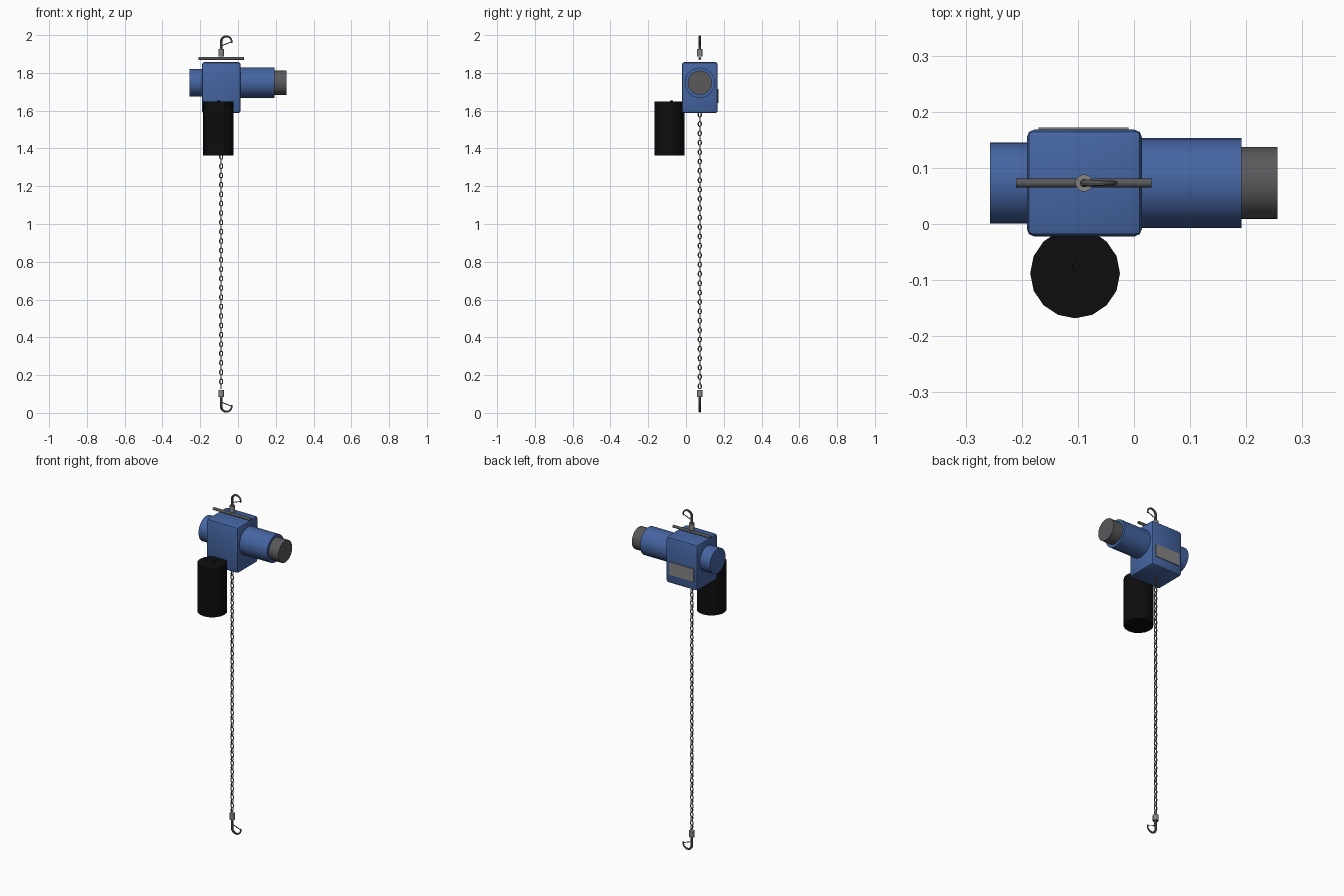
import bpy, bmesh, math
from mathutils import Vector, Matrix

if "Cube" in bpy.data.objects:
    bpy.data.objects.remove(bpy.data.objects["Cube"])

CX, CY, CZ = -0.089, 0.073, 1.748     # hoist axis and motor axis height


def mat(name, c):
    m = bpy.data.materials.new(name)
    m.diffuse_color = (*c, 1)
    m.use_nodes = True
    m.node_tree.nodes["Principled BSDF"].inputs["Base Color"].default_value = m.diffuse_color
    return m


BLUE = mat("blue paint", (0.06, 0.13, 0.36))
DARK = mat("dark grey", (0.10, 0.10, 0.105))
STEEL = mat("steel", (0.14, 0.14, 0.14))
LIGHT = mat("light grey", (0.23, 0.23, 0.23))
BLACK = mat("black fabric", (0.004, 0.004, 0.004))


def finish(name, bm, material, smooth=True):
    bmesh.ops.recalc_face_normals(bm, faces=bm.faces)
    me = bpy.data.meshes.new(name)
    bm.to_mesh(me)
    bm.free()
    me.materials.append(material)
    ob = bpy.data.objects.new(name, me)
    bpy.context.collection.objects.link(ob)
    if smooth:
        bpy.ops.object.select_all(action='DESELECT')
        ob.select_set(True)
        bpy.context.view_layer.objects.active = ob
        bpy.ops.object.shade_smooth_by_angle(angle=math.radians(35))
    return ob


def box(name, lo, hi, material, bevel=0.0):
    bm = bmesh.new()
    lo, hi = Vector(lo), Vector(hi)
    bmesh.ops.create_cube(bm, size=1, matrix=Matrix.Translation((lo + hi) / 2)
                          @ Matrix.Diagonal((*(hi - lo), 1)))
    if bevel:
        bmesh.ops.bevel(bm, geom=bm.edges[:], offset=bevel, segments=2,
                        profile=0.5, affect='EDGES')
    return finish(name, bm, material)


def cylinder(name, a, b, r, material, sides=32, smooth=True):
    a, b = Vector(a), Vector(b)
    d = b - a
    bm = bmesh.new()
    rot = d.to_track_quat('Z', 'Y').to_matrix().to_4x4()
    bmesh.ops.create_cone(bm, cap_ends=True, segments=sides, radius1=r, radius2=r,
                          depth=d.length, matrix=Matrix.Translation((a + b) / 2) @ rot)
    return finish(name, bm, material, smooth)


def sweep(bm, pts, radii, side, sides=8, closed=False):
    """Tube along a planar path; side is the normal of the path's plane."""
    n, rings = len(pts), []
    for i, p in enumerate(pts):
        nxt = pts[(i + 1) % n] if closed else pts[min(i + 1, n - 1)]
        prv = pts[i - 1] if closed else pts[max(i - 1, 0)]
        out = (nxt - prv).normalized().cross(side)
        rings.append([bm.verts.new(p + radii[i] * (math.cos(t) * out + math.sin(t) * side))
                      for t in [2 * math.pi * k / sides for k in range(sides)]])
    for i in range(n if closed else n - 1):
        a, b = rings[i], rings[(i + 1) % n]
        for k in range(sides):
            j = (k + 1) % sides
            bm.faces.new((a[k], a[j], b[j], b[k]))
    if not closed:
        bm.faces.new(rings[0])
        bm.faces.new(rings[-1])


# Gearbox housing and rating plate on the back
box("housing", (-0.191, -0.022, 1.587), (0.014, 0.168, 1.857), BLUE, 0.013)
box("rating_plate", (-0.17, 0.164, 1.64), (-0.01, 0.172, 1.715), LIGHT)

# Motor, fan cover and brake end
cylinder("motor", (0.0, CY, CZ), (0.192, CY, CZ), 0.08, BLUE)
cylinder("fan_cover", (0.185, CY, CZ), (0.256, CY, CZ), 0.064, DARK)
cylinder("gear_end", (-0.257, CY, CZ), (-0.18, CY, CZ), 0.0725, BLUE)

# Suspension bar above the housing
cylinder("suspension_bar", (-0.21, CY, 1.876), (0.031, CY, 1.876), 0.008, DARK, 16)

# Chain bag with the loose chain end peeking out
cylinder("chain_bag", (-0.105, -0.088, 1.363), (-0.105, -0.088, 1.648), 0.08, BLACK, 16, False)
cylinder("chain_bag_stub", (-0.103, -0.077, 1.64), (-0.103, -0.077, 1.655), 0.008, BLACK, 8)


# Hooks with latch and collar; the lower one mirrors the upper one
def hook(name, flip):
    def P(dx, z):
        return Vector((CX + dx, CY, 2.0 - z if flip else z))
    path = [(0, 1.9), (0, 1.945)]
    for k in range(15):
        t = math.radians(180 - 195 * k / 14)
        path.append((0.028 + 0.028 * math.cos(t), 1.9655 + 0.028 * math.sin(t)))
    radii = [0.0075, 0.0075] + [0.0072 - 0.0037 * k / 14 for k in range(15)]
    bm = bmesh.new()
    sweep(bm, [P(*p) for p in path], radii, Vector((0, 1, 0)), 10)
    finish(name + "_hook", bm, STEEL)
    cylinder(name + "_latch", P(0.0, 1.943), P(0.056, 1.965), 0.0025, STEEL, 8)
    lo, hi = (1.88, 1.915) if flip else (1.888, 1.926)
    cylinder(name + "_collar", P(0, lo), P(0, hi), 0.0155, LIGHT, 16)


hook("top", False)
hook("bottom", True)

# Load chain: links alternate by a quarter turn
bm = bmesh.new()
PITCH, WIRE, RAD, HALF = 0.0248, 0.0031, 0.0078, 0.0048
X, Y, Z = Vector((1, 0, 0)), Vector((0, 1, 0)), Vector((0, 0, 1))
for i in range(60):
    c = Vector((CX, CY, 0.116 + PITCH * (i + 1)))
    across, normal = (Y, X) if i % 2 == 0 else (X, Y)
    pts = []
    for s in (1, -1):
        for k in range(6):
            t = math.pi * k / 5
            pts.append(c + s * (RAD * math.cos(t) * across + (HALF + RAD * math.sin(t)) * Z))
    sweep(bm, pts, [WIRE] * len(pts), normal, 6, True)
finish("load_chain", bm, STEEL)
